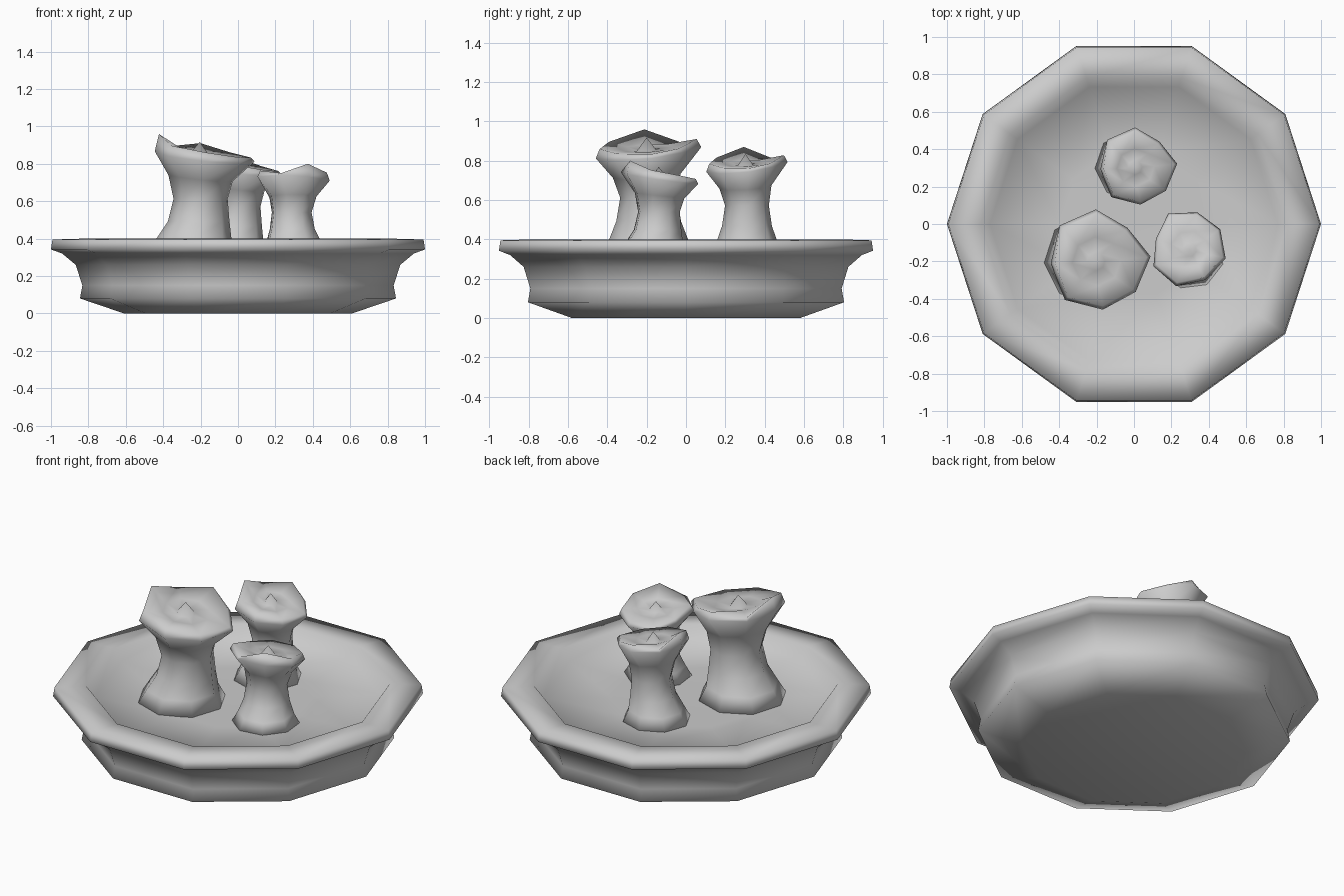
import bpy, bmesh
from math import cos, sin, pi, radians

if "Cube" in bpy.data.objects:
    bpy.data.objects.remove(bpy.data.objects["Cube"])


def finish(bm, name):
    bmesh.ops.recalc_face_normals(bm, faces=bm.faces)
    me = bpy.data.meshes.new(name)
    bm.to_mesh(me)
    bm.free()
    for p in me.polygons:
        p.use_smooth = True
    ob = bpy.data.objects.new(name, me)
    bpy.context.collection.objects.link(ob)
    return ob


def bridge(bm, a, b):
    n = len(a)
    for i in range(n):
        j = (i + 1) % n
        bm.faces.new((a[i], a[j], b[j], b[i]))


# Ten-sided dish with a broad flat rim and sunken top
def dish():
    bm = bmesh.new()
    profile = [(.61, 0), (.845, .08), (.832, .15), (.868, .26), (.94, .32),
               (1, .342), (.992, .395), (.82, .4), (.77, .335), (.4, .325)]
    rings = [[bm.verts.new((r * cos(i * pi / 5), r * sin(i * pi / 5), z))
              for i in range(10)] for r, z in profile]
    for a, b in zip(rings, rings[1:]):
        bridge(bm, a, b)
    bm.faces.new(rings[0][::-1])
    bm.faces.new(rings[-1])
    return finish(bm, "dish")


# Flared stalk: rings of (centre x, centre y, radius, z, slope x, slope y)
RINGS = [(0, 0, .245, 0, 0, 0), (.005, 0, .2, .08, 0, 0),
         (.03, 0, .165, .17, 0, 0), (.04, 0, .145, .29, 0, 0),
         (.04, -.01, .172, .40, -.1, .05), (.055, -.003, .266, .518, -.11, .1),
         (.057, -.005, .245, .555, -.18, .06), (.04, -.01, .13, .54, -.15, .05),
         (.035, -.01, .05, .53, -.1, .03)]
# Uneven rim outline multipliers and rim height offsets, one per side
WOBBLE = [1.03, .86, 1.02, 1.06, .98, 1.06, 1.0, .97]
LIFT = [0, 0, .015, -.03, .04, 0, 0, 0]


def stalk(name, x, y, width, height, turn):
    bm = bmesh.new()
    rings = []
    for k, (cx, cy, r, z, sx, sy) in enumerate(RINGS):
        ring = []
        for i in range(8):
            t = i * pi / 4 + radians(4)
            rr = r * (WOBBLE[i] if k in (5, 6) else 1)
            dx, dy = rr * cos(t), rr * sin(t)
            lift = LIFT[i] if k == 6 else 0
            ring.append(bm.verts.new((cx + dx, cy + dy,
                                      z + lift + sx * dx + sy * dy)))
        rings.append(ring)
    for a, b in zip(rings, rings[1:]):
        bridge(bm, a, b)
    # Small pointed tip in the cup, and closed underside
    tip = bm.verts.new((.035, -.01, .595))
    for i in range(8):
        bm.faces.new((rings[-1][i], rings[-1][(i + 1) % 8], tip))
    bm.faces.new(rings[0][::-1])
    ob = finish(bm, name)
    ob.location = (x, y, .322)
    ob.scale = (width, width, height)
    ob.rotation_euler.z = radians(turn)
    return ob


dish()
stalk("large_stalk", -.24, -.19, 1, 1, 0)
stalk("back_stalk", -.022, .31, .77, .86, 0)
stalk("small_stalk", .3, -.165, .76, .75, 115)
